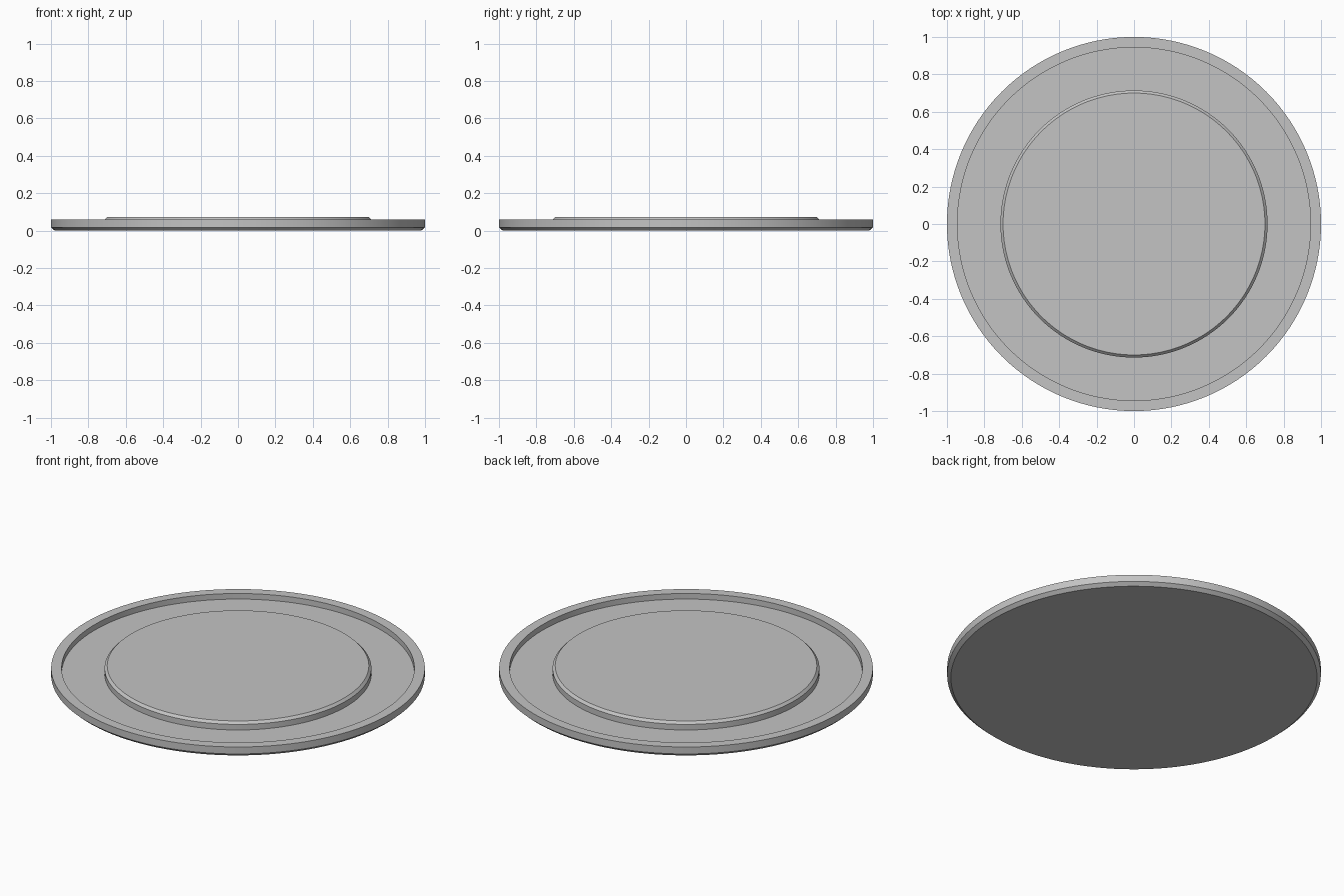
import bpy
import bmesh
import math

cube = bpy.data.objects.get("Cube")
if cube:
    bpy.data.objects.remove(cube, do_unlink=True)

SEGMENTS = 128

grey = bpy.data.materials.new("plain grey")
grey.use_nodes = True
colour = (0.55, 0.55, 0.55, 1)
grey.diffuse_color = colour
grey.node_tree.nodes["Principled BSDF"].inputs["Base Color"].default_value = colour


def turned_part(name, profile):
    """Revolve (radius, height) points; the first and last rings are capped."""
    bm = bmesh.new()
    rings = []
    for radius, height in profile:
        ring = []
        for i in range(SEGMENTS):
            a = math.tau * i / SEGMENTS
            ring.append(bm.verts.new((radius * math.cos(a), radius * math.sin(a), height)))
        rings.append(ring)
    for low, high in zip(rings, rings[1:]):
        for i in range(SEGMENTS):
            j = (i + 1) % SEGMENTS
            bm.faces.new((low[i], low[j], high[j], high[i]))
    bm.faces.new(rings[0][::-1])
    bm.faces.new(rings[-1])
    bmesh.ops.recalc_face_normals(bm, faces=bm.faces)
    mesh = bpy.data.meshes.new(name)
    bm.to_mesh(mesh)
    bm.free()
    mesh.materials.append(grey)
    obj = bpy.data.objects.new(name, mesh)
    bpy.context.collection.objects.link(obj)
    bpy.ops.object.select_all(action='DESELECT')
    obj.select_set(True)
    bpy.context.view_layer.objects.active = obj
    bpy.ops.object.shade_smooth_by_angle(angle=math.radians(30))
    return obj


# Round dish: chamfered foot, raised rim, recessed channel, bevelled centre
turned_part("round_base", [
    (0.98, 0), (1, 0.018),            # foot chamfer
    (1, 0.059), (0.944, 0.059),       # rim
    (0.944, 0.026), (0.714, 0.026),   # channel
    (0.714, 0.059), (0.70, 0.073),    # raised centre
])
